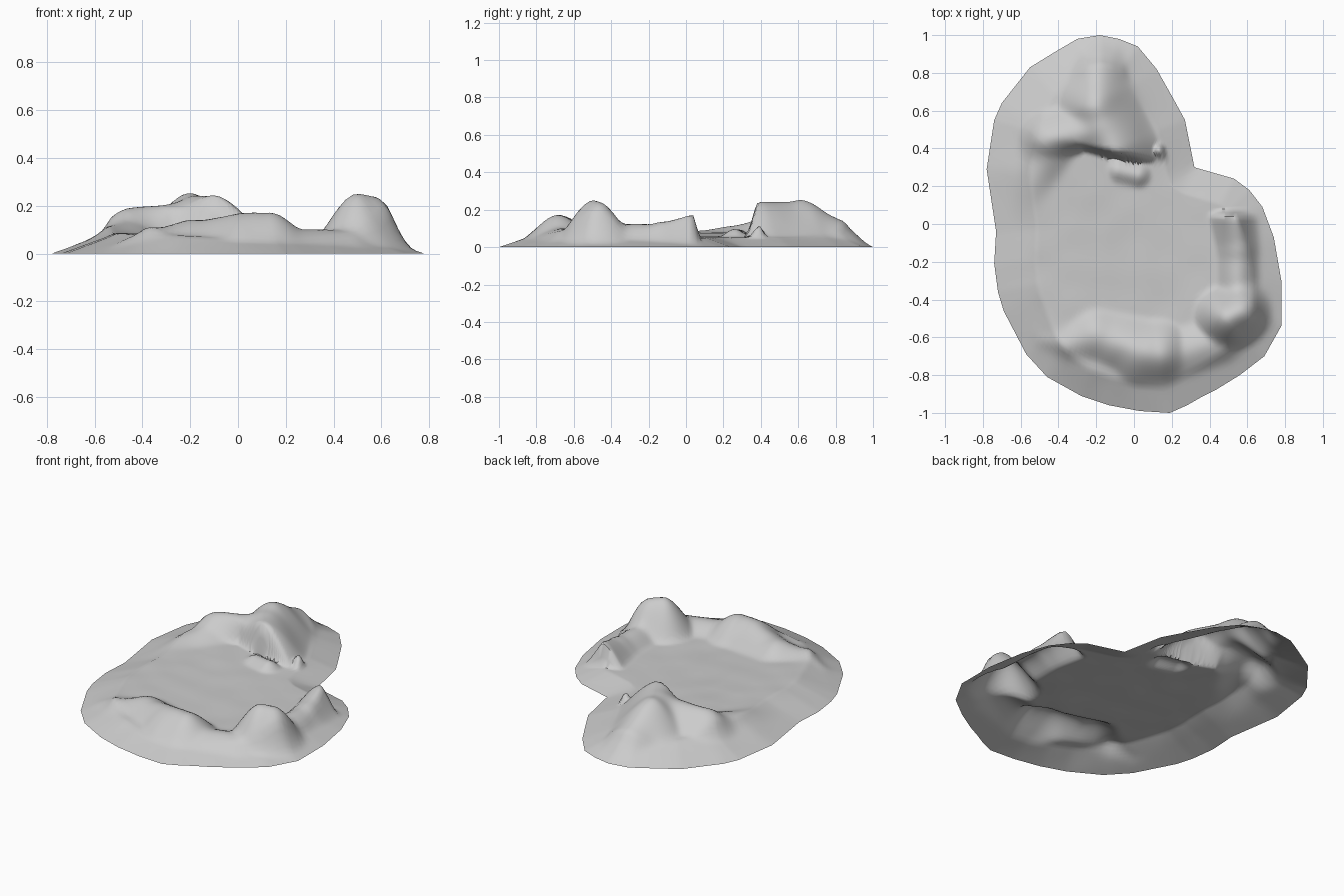
import bpy
import bmesh
import math
from mathutils import Vector, noise

cube = bpy.data.objects.get("Cube")
if cube:
    bpy.data.objects.remove(cube)

# Shoreline, anticlockwise from the rear tip
SHORE = [Vector(p) for p in (
    (-.18, 1), (-.3, .98), (-.42, .91), (-.55, .83), (-.7, .64), (-.74, .55),
    (-.78, .29), (-.73, -.04), (-.74, -.21), (-.72, -.36), (-.69, -.46),
    (-.57, -.69), (-.46, -.81), (-.28, -.91), (-.13, -.96), (.03, -.99),
    (.19, -1), (.28, -.96), (.35, -.92), (.43, -.88), (.56, -.8), (.69, -.7),
    (.78, -.54), (.78, -.3), (.74, -.07), (.68, .09), (.61, .18), (.53, .24),
    (.32, .3), (.27, .55), (.21, .66), (.12, .82), (.02, .94), (-.08, .98))]
SIDES = list(zip(SHORE, SHORE[1:] + SHORE[:1]))

# Ridges: start (x, y, height), end (x, y, height), spread
BACK = [
    ((-.1, .4, .24), (-.2, .62, .235), .33),
    ((-.2, .62, .235), (-.18, .88, .12), .27),
    ((-.45, .43, .195), (-.2, .5, .21), .3)]
RIM = [
    ((-.45, .4, .14), (-.6, .1, .085), .28),
    ((-.5, -.62, .09), (-.36, -.65, .1), .15),
    ((-.36, -.64, .1), (-.2, -.59, .135), .24),
    ((-.2, -.59, .135), (.06, -.67, .165), .26),
    ((.03, -.69, .16), (.13, -.68, .17), .27),
    ((.13, -.72, .1), (.45, -.62, .1), .25),
    ((.5, -.5, .25), (.56, -.47, .24), .25),
    ((.55, -.35, .12), (.55, -.15, .12), .2),
    ((.13, .39, .11), (.14, .38, .1), .07),
    ((-.08, .28, .095), (.02, .26, .095), .15)]
KNOLL = [((.55, -.12, .13), (.53, .03, .17), .2)]


def smooth(t):
    t = max(0, min(1, t))
    return t * t * (3 - 2 * t)


def nearest(p, a, b):
    """Distance from p to segment ab, and position along it."""
    ab = b - a
    t = max(0, min(1, (p - a).dot(ab) / ab.length_squared))
    return (p - a - ab * t).length, t


def ridge(p, spec):
    a, b, spread = spec
    d, t = nearest(p, Vector(a[:2]), Vector(b[:2]))
    return (a[2] + (b[2] - a[2]) * t) * (1 - smooth(d / spread))


def height(p):
    # Cliff along the front of the rear mountain, fading out to the left
    left = max(0, -.27 - p.x)
    foot = .3 - .2 * max(p.x, -.27) - 1.6 * left
    cliff = smooth((p.y - foot) / (.07 + 2 * left))
    drop = 1 - smooth((p.y - .04) / .05)
    # Basin floor rises gently to the left
    floor = .05 + .035 * smooth((.25 - p.x) / .8)
    parts = [floor] + [ridge(p, r) for r in RIM]
    parts += [ridge(p, r) * cliff for r in BACK]
    parts += [ridge(p, r) * drop for r in KNOLL]
    z = sum(v ** 9 for v in parts) ** (1 / 9)
    z += .06 * z * noise.noise(Vector((p.x * 6, p.y * 6, 3)))
    shore = min(nearest(p, a, b)[0] for a, b in SIDES)
    beach = .15 + .08 * smooth((-.25 - p.x) / .35)
    return z * min(1, shore / beach)


# Terrain sheet: rings of the shoreline shrinking to a centre
CENTRE, RINGS, SPLIT = Vector((-.08, .05)), 48, 6
edge = [a.lerp(b, k / SPLIT) for a, b in SIDES for k in range(SPLIT)]
n = len(edge)
bm = bmesh.new()


def add(p, z):
    return bm.verts.new((p.x, p.y, z))


middle = add(CENTRE, height(CENTRE))
rings = []
for i in range(1, RINGS + 1):
    pts = [CENTRE.lerp(e, i / RINGS) for e in edge]
    rings.append([add(p, 0 if i == RINGS else height(p)) for p in pts])
for k in range(n):
    j = (k + 1) % n
    bm.faces.new((middle, rings[0][k], rings[0][j]))
    for inner, outer in zip(rings, rings[1:]):
        bm.faces.new((inner[k], outer[k], outer[j], inner[j]))

mesh = bpy.data.meshes.new("island_terrain")
bm.to_mesh(mesh)
bm.free()
island = bpy.data.objects.new("island_terrain", mesh)
bpy.context.collection.objects.link(island)

# Single pale grey stone colour
stone = bpy.data.materials.new("pale_grey_stone")
stone.use_nodes = True
colour = (.6, .6, .6, 1)
stone.diffuse_color = colour
stone.node_tree.nodes["Principled BSDF"].inputs["Base Color"].default_value = colour
mesh.materials.append(stone)

bpy.context.view_layer.objects.active = island
island.select_set(True)
bpy.ops.object.shade_smooth_by_angle(angle=math.radians(60))
